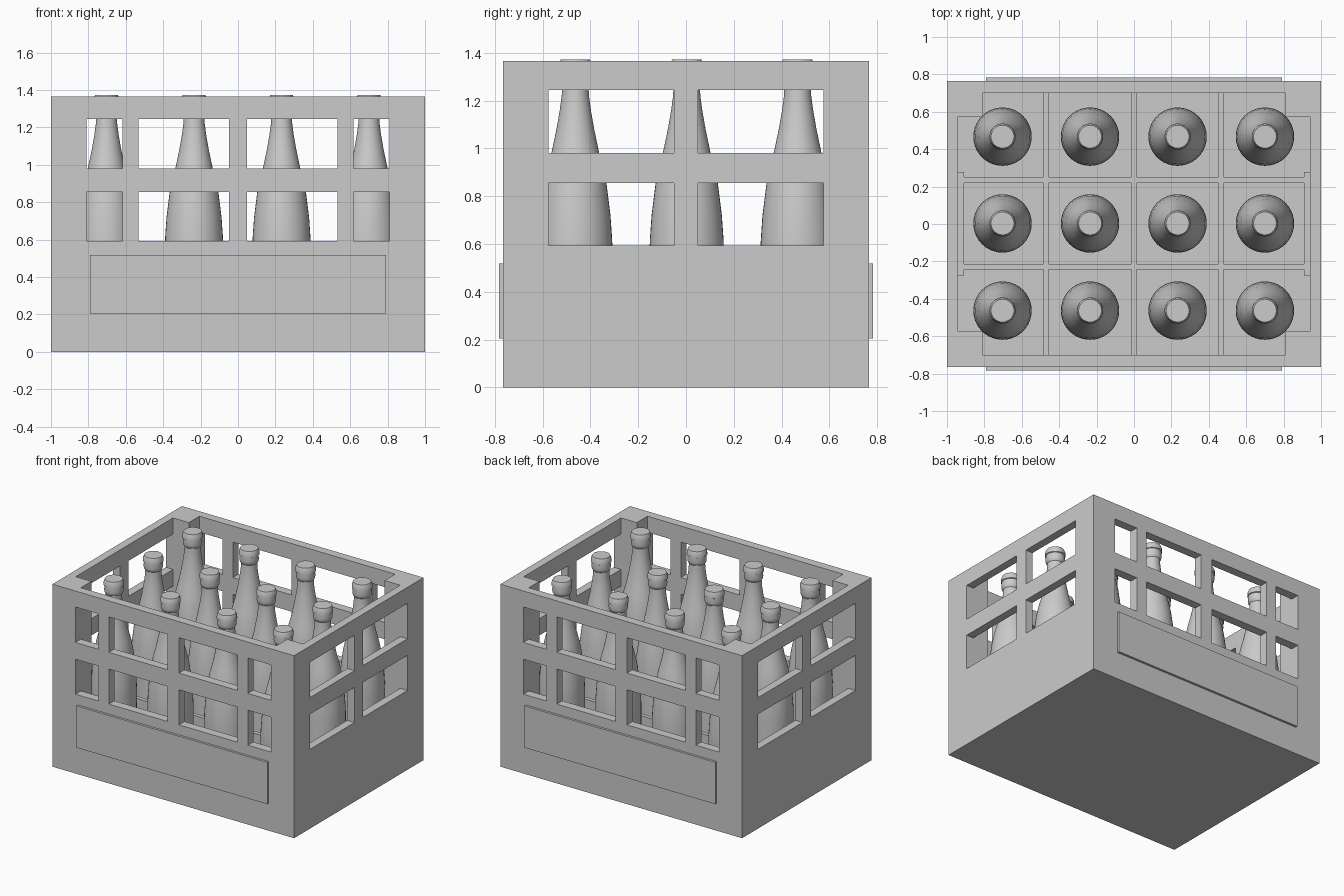
import bpy, bmesh
from math import radians
from mathutils import Matrix, Vector

if "Cube" in bpy.data.objects:
    bpy.data.objects.remove(bpy.data.objects["Cube"])

FLOOR = 0.06
DIV_TOP = 0.40
WX = [(-0.81, -0.617), (-0.533, -0.047), (0.047, 0.533), (0.617, 0.81)]
WY = [(-0.575, -0.05), (0.05, 0.575)]
WZ = [(0.593, 0.855), (0.98, 1.245)]


def inside(v, spans):
    return any(a < v < b for a, b in spans)


def add_object(name, bm):
    bmesh.ops.recalc_face_normals(bm, faces=bm.faces)
    mesh = bpy.data.meshes.new(name)
    bm.to_mesh(mesh)
    bm.free()
    ob = bpy.data.objects.new(name, mesh)
    bpy.context.collection.objects.link(ob)
    return ob


def box(name, x, y, z):
    bm = bmesh.new()
    size = Matrix.Diagonal((x[1] - x[0], y[1] - y[0], z[1] - z[0], 1))
    mid = Vector((sum(x) / 2, sum(y) / 2, sum(z) / 2))
    bmesh.ops.create_cube(bm, size=1, matrix=Matrix.Translation(mid) @ size)
    return add_object(name, bm)


def crate_solid(x, y, z):
    """True where the crate has material: floor, walls, corner posts, no windows."""
    if z < FLOOR:
        return True
    if (abs(x) < 0.81 and abs(y) < 0.70) or (abs(x) < 0.94 and abs(y) < 0.575):
        return False
    return not (inside(z, WZ) and (inside(x, WX) or inside(y, WY)))


# Crate shell: fill a coarse grid of cells and keep only the outer faces
def make_crate():
    flat = lambda spans: [v for s in spans for v in s]
    xs = sorted(flat(WX) + [-1, -0.94, 0.94, 1])
    ys = sorted(flat(WY) + [-0.765, -0.70, 0.70, 0.765])
    zs = sorted(flat(WZ) + [0, FLOOR, 1.365])
    grid = (xs, ys, zs)

    def solid(c):
        if any(i < 0 or i >= len(g) - 1 for i, g in zip(c, grid)):
            return False
        return crate_solid(*[(g[i] + g[i + 1]) / 2 for i, g in zip(c, grid)])

    bm = bmesh.new()
    verts = {}

    def vert(k):
        if k not in verts:
            verts[k] = bm.verts.new([g[i] for i, g in zip(k, grid)])
        return verts[k]

    for i in range(len(xs) - 1):
        for j in range(len(ys) - 1):
            for k in range(len(zs) - 1):
                cell = (i, j, k)
                if not solid(cell):
                    continue
                for axis in range(3):
                    for side in (0, 1):
                        near = list(cell)
                        near[axis] += 2 * side - 1
                        if solid(near):
                            continue
                        loop = []
                        for u, w in ((0, 0), (1, 0), (1, 1), (0, 1)):
                            p = list(cell)
                            p[axis] += side
                            p[(axis + 1) % 3] += u
                            p[(axis + 2) % 3] += w
                            loop.append(vert(tuple(p)))
                        bm.faces.new(loop if side else loop[::-1])
    return add_object("crate", bm)


make_crate()

# Raised blank panels on front and back
for s, name in ((-1, "front_panel"), (1, "back_panel")):
    box(name, (-0.79, 0.79), sorted((s * 0.76, s * 0.782)), (0.205, 0.518))

# Low dividers between the bottles, with end plates on the side walls
for n, x in enumerate((-0.47, 0, 0.465)):
    box(f"cross_divider_{n}", (x - 0.014, x + 0.014), (-0.70, 0.70), (FLOOR, DIV_TOP))
for n, y in enumerate((-0.228, 0.235)):
    box(f"long_divider_{n}", (-0.915, 0.915), (y - 0.015, y + 0.015), (FLOOR, DIV_TOP))
for s, name in ((-1, "left_end_plate"), (1, "right_end_plate")):
    box(name, sorted((s * 0.91, s * 0.945)), (-0.275, 0.278), (FLOOR, DIV_TOP))

# Bottle with lip and cap: a spun profile of (radius, height)
PROFILE = [(0, 0.06), (0.142, 0.06), (0.155, 0.075), (0.156, 0.56), (0.154, 0.62),
           (0.147, 0.72), (0.130, 0.855), (0.114, 0.93), (0.099, 0.985), (0.079, 1.08),
           (0.065, 1.16), (0.057, 1.22), (0.055, 1.265), (0.063, 1.275), (0.066, 1.29),
           (0.064, 1.325), (0.070, 1.328), (0.069, 1.352), (0.061, 1.372), (0, 1.372)]
bm = bmesh.new()
pts = [bm.verts.new((r, 0, z)) for r, z in PROFILE]
edges = [bm.edges.new(p) for p in zip(pts, pts[1:])]
bmesh.ops.spin(bm, geom=pts + edges, axis=(0, 0, 1), cent=(0, 0, 0),
               angle=radians(360), steps=40, use_duplicate=False)
bmesh.ops.remove_doubles(bm, verts=bm.verts, dist=1e-4)
bottle = add_object("bottle", bm)
bpy.context.view_layer.objects.active = bottle
bottle.select_set(True)
bpy.ops.object.shade_smooth_by_angle(angle=radians(30))

# Four by three arrangement
spots = [(x, y) for y in (-0.463, 0.003, 0.467) for x in (-0.703, -0.235, 0.233, 0.70)]
bottle.location = (*spots[0], 0)
for x, y in spots[1:]:
    copy = bottle.copy()
    copy.location = (x, y, 0)
    bpy.context.collection.objects.link(copy)
